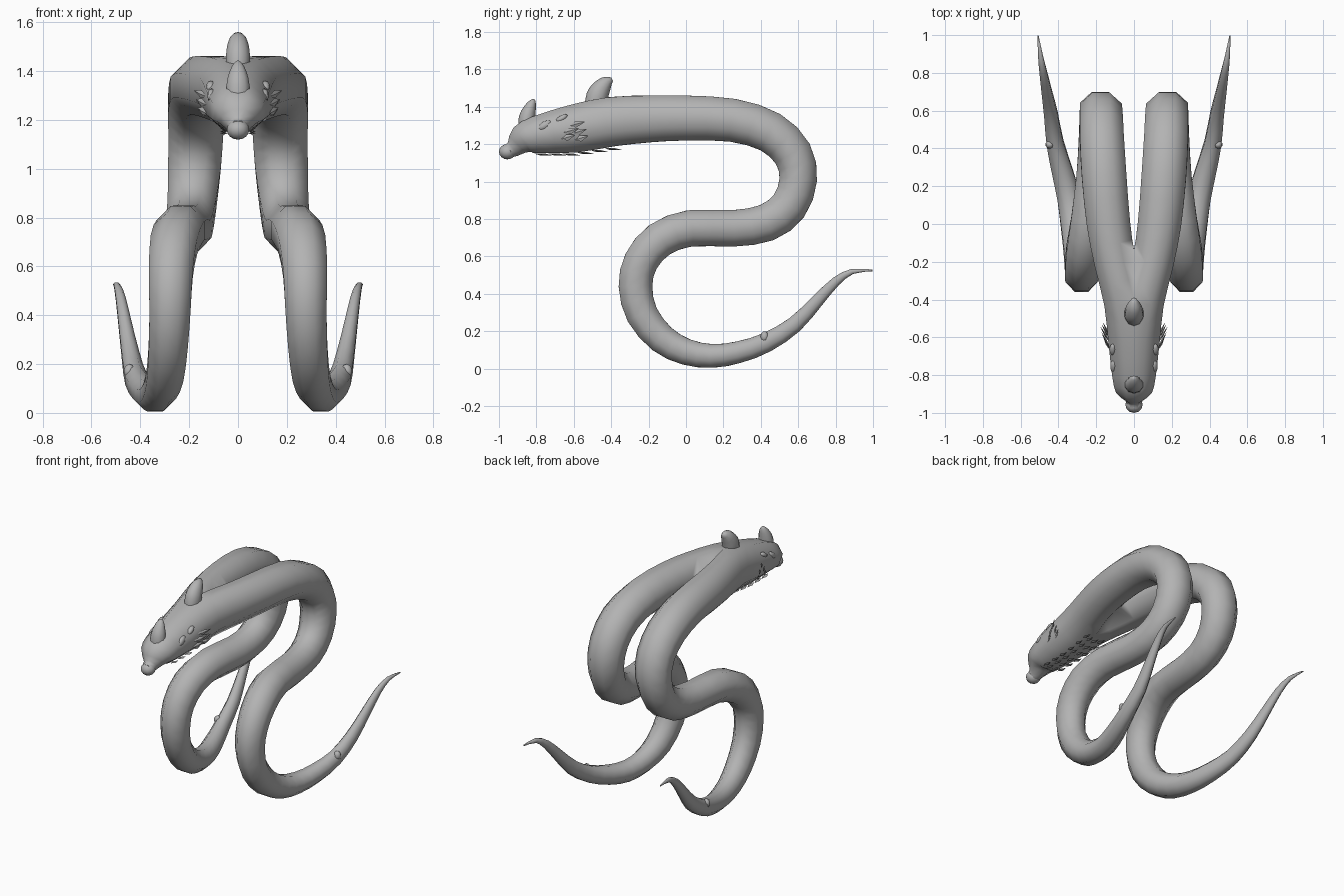
import bpy, bmesh, math
from mathutils import Vector, Matrix

if "Cube" in bpy.data.objects:
    bpy.data.objects.remove(bpy.data.objects["Cube"])

GREY = bpy.data.materials.new("plain grey")
GREY.diffuse_color = (0.45, 0.45, 0.45, 1)
GREY.use_nodes = True
GREY.node_tree.nodes["Principled BSDF"].inputs["Base Color"].default_value = GREY.diffuse_color


def finish(name, bm, mirror=False, bisect=False, angle=60):
    """Turn a bmesh into a smooth, optionally mirrored object."""
    bmesh.ops.recalc_face_normals(bm, faces=bm.faces)
    me = bpy.data.meshes.new(name)
    bm.to_mesh(me)
    bm.free()
    me.materials.append(GREY)
    ob = bpy.data.objects.new(name, me)
    bpy.context.collection.objects.link(ob)
    if mirror:
        m = ob.modifiers.new("mirror", "MIRROR")
        m.use_bisect_axis[0] = bisect
        m.use_clip = bisect
        m.use_mirror_merge = bisect
    bpy.ops.object.select_all(action="DESELECT")
    ob.select_set(True)
    bpy.context.view_layer.objects.active = ob
    bpy.ops.object.shade_smooth_by_angle(angle=math.radians(angle))
    return ob


def spline(pts, i, t):
    """Catmull-Rom value between stations i and i + 1."""
    p = [Vector(pts[max(0, min(len(pts) - 1, k))]) for k in range(i - 1, i + 3)]
    return 0.5 * (2 * p[1] + (p[2] - p[0]) * t
                  + (2 * p[0] - 5 * p[1] + 4 * p[2] - p[3]) * t * t
                  + (3 * p[1] - p[0] - 3 * p[2] + p[3]) * t ** 3)


def sweep(pts, sides, steps):
    """Tube through stations (x, y, z, half width, half height)."""
    st = [spline(pts, i, s / steps) for i in range(len(pts) - 1) for s in range(steps)]
    st.append(Vector(pts[-1]))
    grow = 1 / math.cos(math.pi / sides)
    bm = bmesh.new()
    rings = []
    for i, s in enumerate(st):
        c = Vector(s[:3])
        tan = (Vector(st[min(i + 1, len(st) - 1)][:3]) - Vector(st[max(i - 1, 0)][:3])).normalized()
        side = Vector((1, 0, 0))
        side = (side - tan * side.dot(tan)).normalized()
        up = tan.cross(side)
        ring = []
        for k in range(sides):
            a = 2 * math.pi * (k + 0.5) / sides
            ring.append(bm.verts.new(c + side * math.cos(a) * s[3] * grow
                                     + up * math.sin(a) * s[4] * grow))
        rings.append(ring)
    for r, q in zip(rings, rings[1:]):
        for k in range(sides):
            j = (k + 1) % sides
            bm.faces.new((r[k], r[j], q[j], q[k]))
    bm.faces.new(rings[0])
    bm.faces.new(rings[-1])
    return bm


# Head splitting into two long winding tails
path = [
    (0, -0.97, 1.16, 0.038, 0.036), (0, -0.925, 1.175, 0.045, 0.045),
    (0, -0.875, 1.225, 0.095, 0.08), (0, -0.80, 1.25, 0.115, 0.10),
    (0.005, -0.60, 1.283, 0.132, 0.128), (0.045, -0.40, 1.32, 0.115, 0.132),
    (0.10, -0.20, 1.335, 0.11, 0.125), (0.135, 0.0, 1.34, 0.115, 0.12),
    (0.158, 0.25, 1.328, 0.118, 0.115), (0.17, 0.45, 1.265, 0.116, 0.11),
    (0.173, 0.57, 1.15, 0.112, 0.105), (0.178, 0.60, 1.01, 0.108, 0.10),
    (0.188, 0.55, 0.87, 0.10, 0.10), (0.198, 0.43, 0.78, 0.095, 0.10),
    (0.21, 0.25, 0.75, 0.095, 0.097), (0.235, 0.02, 0.75, 0.098, 0.097),
    (0.262, -0.14, 0.69, 0.096, 0.095), (0.275, -0.24, 0.575, 0.09, 0.092),
    (0.278, -0.27, 0.44, 0.085, 0.09), (0.285, -0.235, 0.29, 0.08, 0.085),
    (0.298, -0.13, 0.16, 0.075, 0.078), (0.32, 0.0, 0.09, 0.068, 0.07),
    (0.345, 0.14, 0.068, 0.062, 0.063), (0.38, 0.28, 0.088, 0.055, 0.058),
    (0.418, 0.43, 0.14, 0.045, 0.052), (0.44, 0.58, 0.235, 0.036, 0.044),
    (0.462, 0.70, 0.36, 0.027, 0.034), (0.48, 0.80, 0.465, 0.02, 0.025),
    (0.495, 0.89, 0.52, 0.013, 0.014), (0.508, 0.998, 0.525, 0.003, 0.004),
]
finish("body_and_tails", sweep(path, 8, 2), mirror=True, bisect=True)

# Round nose tip
bm = bmesh.new()
bmesh.ops.create_uvsphere(bm, u_segments=12, v_segments=8, radius=1,
                          matrix=Matrix.Translation((0, -0.955, 1.16)) @ Matrix.Diagonal((0.046, 0.045, 0.041, 1)))
finish("nose", bm)

# Two horns along the top of the head, leaning back
horns = {
    "front_horn": [(0, -0.855, 1.27, 0.046, 0.04), (0, -0.85, 1.34, 0.047, 0.042),
                   (0, -0.835, 1.39, 0.036, 0.032), (0, -0.82, 1.425, 0.02, 0.018),
                   (0, -0.813, 1.44, 0.006, 0.006)],
    "rear_horn": [(0, -0.49, 1.40, 0.046, 0.05), (0, -0.475, 1.455, 0.049, 0.056),
                  (0, -0.455, 1.495, 0.044, 0.049), (0, -0.425, 1.53, 0.032, 0.034),
                  (0, -0.395, 1.548, 0.01, 0.01)],
}
for name, pts in horns.items():
    finish(name, sweep(pts, 10, 2))


def ellipsoids(name, items):
    """Mirrored rounded lumps: (position, size, tilt about x)."""
    bm = bmesh.new()
    for pos, size, tilt in items:
        bmesh.ops.create_uvsphere(
            bm, u_segments=10, v_segments=6, radius=1,
            matrix=Matrix.Translation(pos) @ Matrix.Rotation(math.radians(tilt), 4, "X")
            @ Matrix.Diagonal((*size, 1)))
    finish(name, bm, mirror=True)


# Rows of slanted eyes, and a lump on each tail
ellipsoids("eyes", [((0.09, -0.845, 1.27), (0.016, 0.032, 0.016), 35),
                    ((0.108, -0.755, 1.30), (0.018, 0.042, 0.021), 32),
                    ((0.112, -0.665, 1.338), (0.018, 0.036, 0.016), 30)])
ellipsoids("tail_lumps", [((0.445, 0.42, 0.17), (0.024, 0.022, 0.03), 0)])


def leaves(name, items):
    """Mirrored pointed scales: (root, tip, half width, flat-side normal)."""
    bm = bmesh.new()
    for root, tip, w, n in items:
        a, b, n = Vector(root), Vector(tip), Vector(n).normalized()
        side = (b - a).cross(n).normalized() * w
        mid = a.lerp(b, 0.45)
        rim = [bm.verts.new(v) for v in (a, mid + side, b, mid - side)]
        for s in (0.006, -0.006):
            peak = bm.verts.new(mid + n * s)
            for k in range(4):
                bm.faces.new((rim[k], rim[(k + 1) % 4], peak))
    finish(name, bm, mirror=True, angle=30)


# Cheek scales flaring outwards
cheek = []
for y, z, length in ((-0.67, 1.225, 0.08), (-0.66, 1.26, 0.09), (-0.63, 1.295, 0.09),
                     (-0.60, 1.22, 0.08), (-0.61, 1.255, 0.08)):
    cheek.append(((0.127, y, z), (0.165 + 0.2 * (z - 1.22), y + length, z + 0.025), 0.017, (1, -0.4, 0)))
leaves("cheek_scales", cheek)

# Chin scales in rows below the head
chin = []
for row in range(6):
    y = -0.82 + row * 0.075
    z = 1.145 + max(0, y + 0.65) * 0.14
    for x in (0.018, 0.055):
        chin.append(((x, y + x * 0.5, z + 0.004), (x + 0.004, y + 0.075 + x * 0.5, z - 0.004), 0.015, (0, 0, 1)))
leaves("chin_scales", chin)
